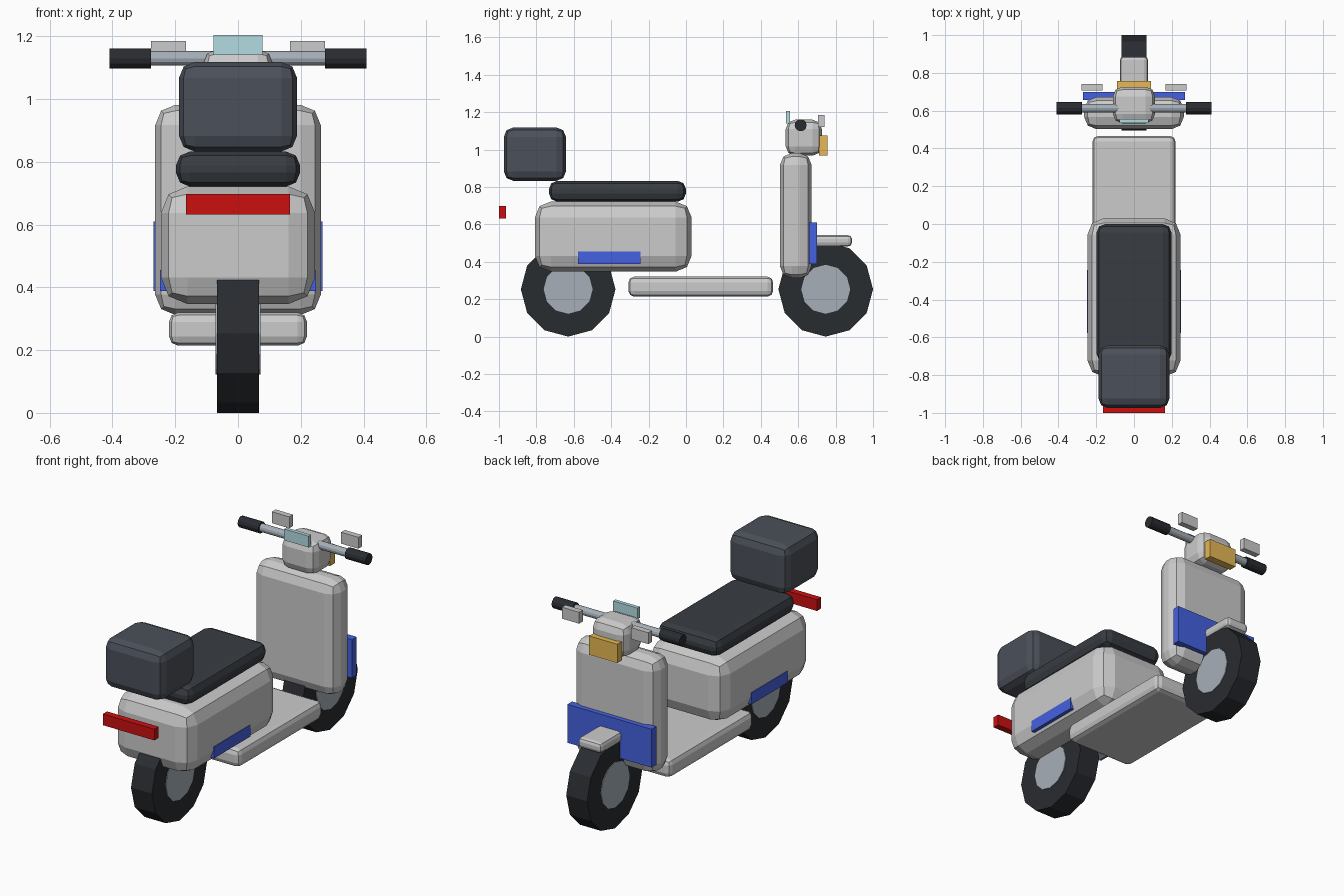
import bpy, bmesh, math
from mathutils import Matrix

if "Cube" in bpy.data.objects:
    bpy.data.objects.remove(bpy.data.objects["Cube"])


def material(name, r, g, b):
    m = bpy.data.materials.new(name)
    m.diffuse_color = (r, g, b, 1)
    m.use_nodes = True
    m.node_tree.nodes["Principled BSDF"].inputs["Base Color"].default_value = m.diffuse_color
    return m


RUBBER = material("rubber", 0.022, 0.025, 0.03)
SEAT = material("seat_cover", 0.04, 0.046, 0.055)
CASE = material("case_plastic", 0.07, 0.08, 0.10)
METAL = material("metal", 0.38, 0.43, 0.48)
BLUE = material("blue", 0.06, 0.12, 0.75)
RED = material("red", 0.6, 0.005, 0.005)
AMBER = material("amber", 0.8, 0.48, 0.09)
GLASS = material("glass", 0.45, 0.72, 0.76)


def finish(bm, name, mat):
    me = bpy.data.meshes.new(name)
    bm.to_mesh(me)
    bm.free()
    ob = bpy.data.objects.new(name, me)
    bpy.context.collection.objects.link(ob)
    if mat:
        me.materials.append(mat)
    return ob


def box(name, x, y, z, bevel=0, mat=None):
    """Box from (min, max) ranges, optionally with a two-step rounded edge."""
    bm = bmesh.new()
    size = [r[1] - r[0] for r in (x, y, z)]
    mid = [(r[0] + r[1]) / 2 for r in (x, y, z)]
    bmesh.ops.create_cube(bm, size=1, matrix=Matrix.Translation(mid) @ Matrix.Diagonal((*size, 1)))
    ob = finish(bm, name, mat)
    if bevel:
        mod = ob.modifiers.new("round", 'BEVEL')
        mod.width, mod.segments = bevel, 2
    return ob


def rod(name, centre, radius, length, sides, mat):
    """Cylinder lying along x."""
    bm = bmesh.new()
    bmesh.ops.create_cone(bm, cap_ends=True, segments=sides, radius1=radius, radius2=radius, depth=length,
                          matrix=Matrix.Translation(centre) @ Matrix.Rotation(math.pi / 2, 4, 'Y'))
    return finish(bm, name, mat)


def sym(v):
    return (-v, v)


# Wheels
for end, y in (("rear", -0.63), ("front", 0.747)):
    rod(end + "_tyre", (0, y, 0.253), 0.253, 0.134, 12, RUBBER)
    rod(end + "_hub", (0, y, 0.253), 0.131, 0.142, 12, METAL)

# Body panels
box("rear_body", sym(0.246), (-0.808, 0.03), (0.347, 0.722), 0.085)
box("floor_deck", sym(0.22), (-0.308, 0.466), (0.214, 0.32), 0.03)
box("leg_shield", sym(0.264), (0.502, 0.672), (0.312, 0.982), 0.065)
box("front_fender", sym(0.074), (0.61, 0.887), (0.482, 0.542), 0.02)
box("head_cowl", sym(0.112), (0.533, 0.726), (0.967, 1.16), 0.05)

# Seat and top case
box("seat", sym(0.198), (-0.733, 0.0), (0.721, 0.833), 0.045, SEAT)
box("top_case", sym(0.188), (-0.974, -0.642), (0.833, 1.118), 0.05, CASE)

# Lights, windscreen and coloured trim
box("tail_light", sym(0.165), (-1.0, -0.962), (0.632, 0.697), 0, RED)
box("headlight", sym(0.09), (0.712, 0.757), (0.967, 1.076), 0, AMBER)
box("windscreen", sym(0.078), (0.534, 0.556), (1.14, 1.205), 0, GLASS)
box("front_trim", sym(0.27), (0.657, 0.7), (0.388, 0.61), 0, BLUE)

# Handlebar
rod("handlebar", (0, 0.613, 1.13), 0.023, 0.7, 12, METAL)

# Paired parts
for side, s in (("left", -1), ("right", 1)):
    def span(a, b):
        return tuple(sorted((s * a, s * b)))
    rod(side + "_grip", (s * 0.343, 0.613, 1.13), 0.032, 0.133, 12, RUBBER)
    box(side + "_mirror", span(0.166, 0.277), (0.706, 0.74), (1.12, 1.186))
    box(side + "_side_trim", span(0.21, 0.249), (-0.577, -0.243), (0.388, 0.455), 0, BLUE)
